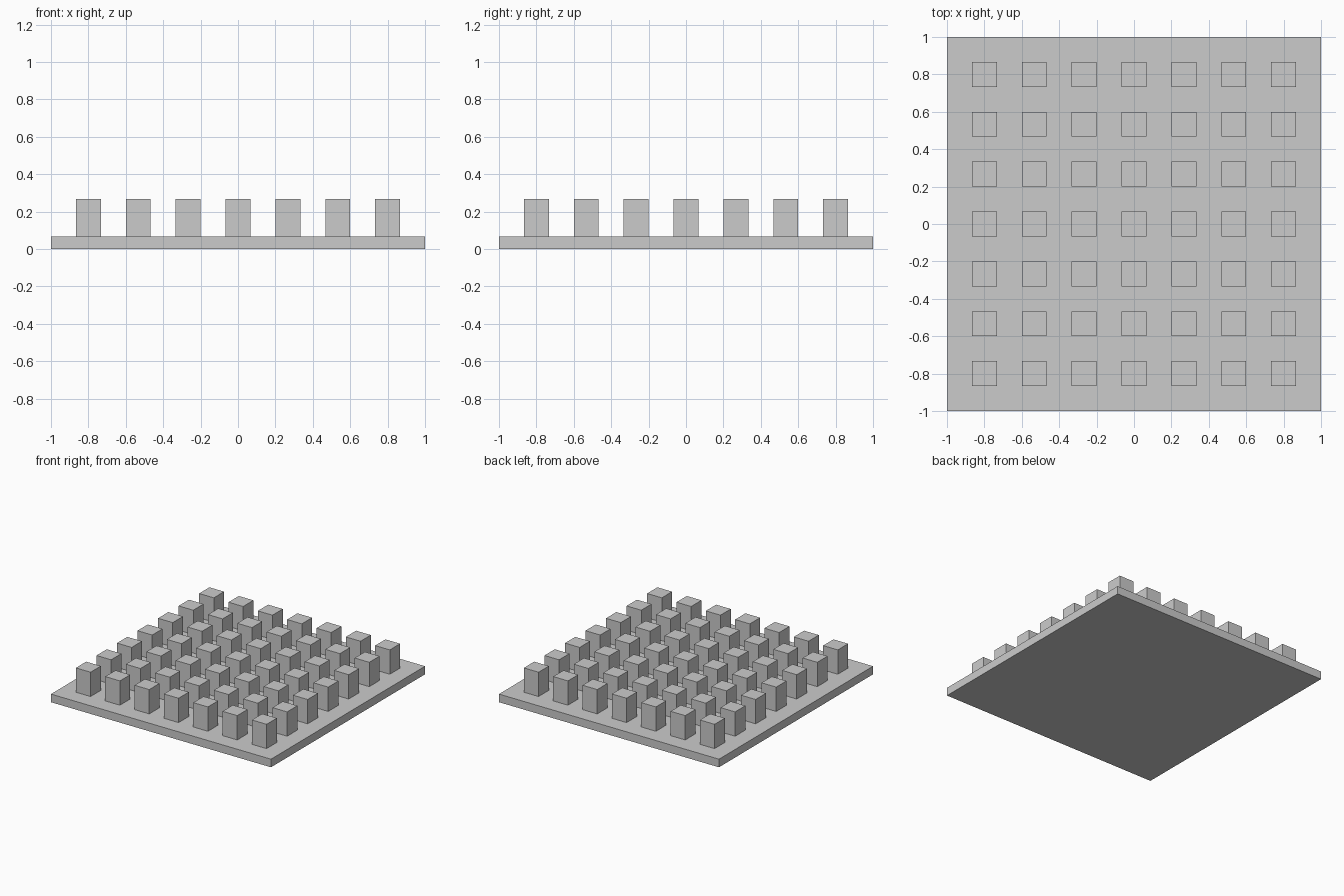
import bpy
import bmesh
from mathutils import Matrix

if "Cube" in bpy.data.objects:
    bpy.data.objects.remove(bpy.data.objects["Cube"])

U = 1 / 15             # one grid unit of the design
PITCH = 4 * U          # spacing between pins
COUNT = 7              # pins per side


def box(name, size, centre):
    bm = bmesh.new()
    bmesh.ops.create_cube(bm, size=1, matrix=Matrix.Translation(centre) @ Matrix.Diagonal((*size, 1)))
    mesh = bpy.data.meshes.new(name)
    bm.to_mesh(mesh)
    bm.free()
    obj = bpy.data.objects.new(name, mesh)
    bpy.context.collection.objects.link(obj)
    return obj


# Flat square base plate
box("base_plate", (2, 2, U), (0, 0, U / 2))

# Corner pin, repeated into a square grid standing on the plate
start = -PITCH * (COUNT - 1) / 2
pins = box("cooling_pins", (2 * U, 2 * U, 3 * U), (start, start, 2.5 * U))
for axis, offset in (("x", (PITCH, 0, 0)), ("y", (0, PITCH, 0))):
    array = pins.modifiers.new("repeat_" + axis, "ARRAY")
    array.count = COUNT
    array.use_relative_offset = False
    array.use_constant_offset = True
    array.constant_offset_displace = offset
